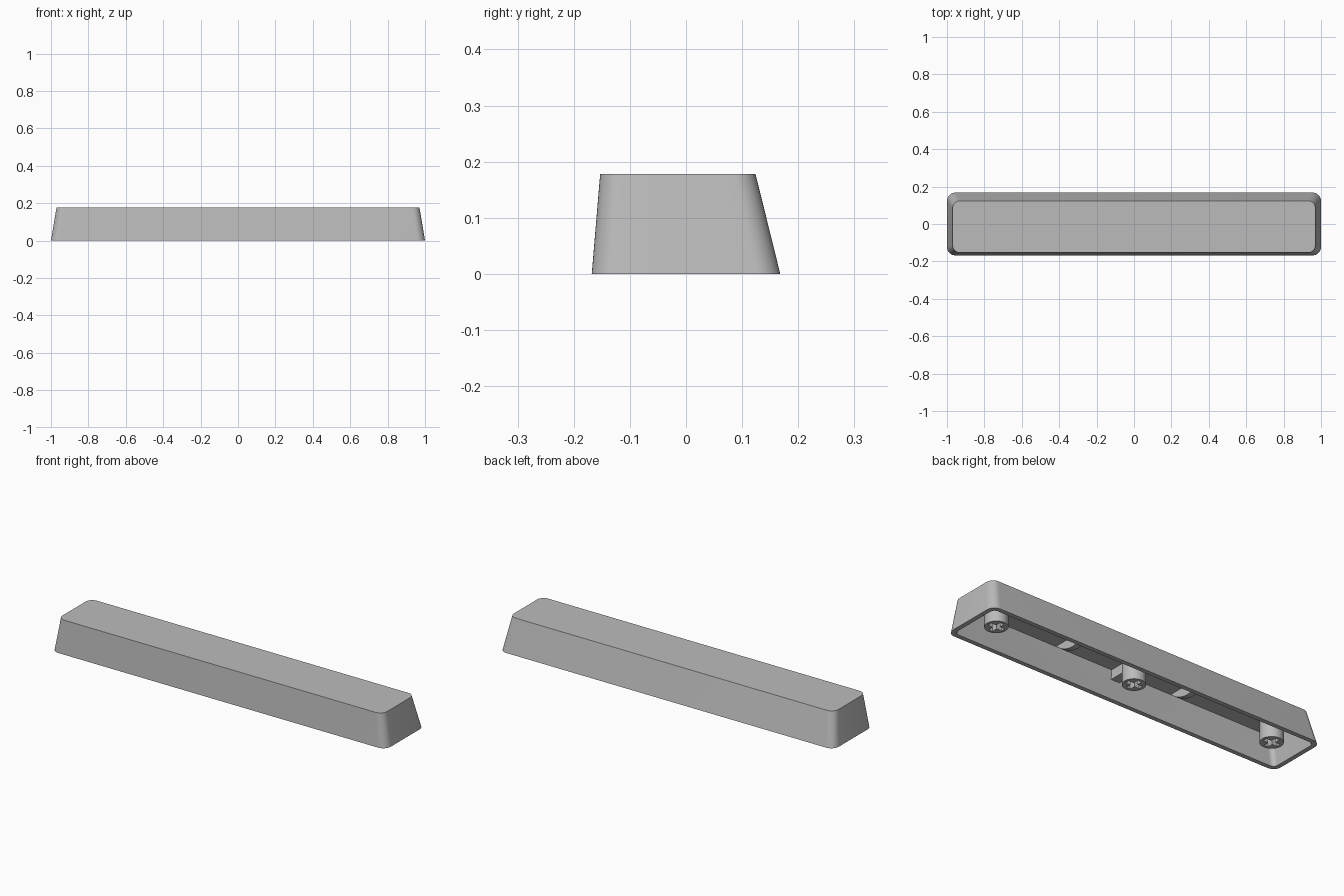
import bpy, bmesh
from math import cos, sin, pi, radians

if "Cube" in bpy.data.objects:
    bpy.data.objects.remove(bpy.data.objects["Cube"])

# Single plastic colour
GREY = (0.5, 0.5, 0.5, 1)
plastic = bpy.data.materials.new("grey plastic")
plastic.use_nodes = True
plastic.diffuse_color = GREY
plastic.node_tree.nodes["Principled BSDF"].inputs["Base Color"].default_value = GREY

CEILING = 0.15   # underside of the top plate
WALL = 0.024


def finish(name, bm, smooth=True):
    bmesh.ops.recalc_face_normals(bm, faces=bm.faces)
    mesh = bpy.data.meshes.new(name)
    bm.to_mesh(mesh)
    bm.free()
    mesh.materials.append(plastic)
    obj = bpy.data.objects.new(name, mesh)
    bpy.context.collection.objects.link(obj)
    if smooth:
        shade(obj)
    return obj


def shade(obj):
    bpy.ops.object.select_all(action='DESELECT')
    obj.select_set(True)
    bpy.context.view_layer.objects.active = obj
    bpy.ops.object.shade_smooth_by_angle(angle=radians(30))


def rounded_ring(bm, half_x, y0, y1, z, radius, steps=10):
    """Ring of vertices around a rounded rectangle."""
    centres = [(half_x - radius, y1 - radius), (radius - half_x, y1 - radius),
               (radius - half_x, y0 + radius), (half_x - radius, y0 + radius)]
    ring = []
    for quarter, (cx, cy) in enumerate(centres):
        for i in range(steps + 1):
            a = (quarter + i / steps) * pi / 2
            ring.append(bm.verts.new((cx + radius * cos(a), cy + radius * sin(a), z)))
    return ring


def prism(name, outline, shift, smooth=True):
    """Extrude a closed outline of 3D points along a vector."""
    bm = bmesh.new()
    face = bm.faces.new([bm.verts.new(p) for p in outline])
    extruded = bmesh.ops.extrude_face_region(bm, geom=[face])["geom"]
    verts = [g for g in extruded if isinstance(g, bmesh.types.BMVert)]
    bmesh.ops.translate(bm, verts=verts, vec=shift)
    return finish(name, bm, smooth)


# Hollow tapered shell: ceiling, inner walls, rim, outer walls, top
bm = bmesh.new()
rings = [rounded_ring(bm, 0.949, -0.133, 0.107, CEILING, 0.025),
         rounded_ring(bm, 1 - WALL, WALL - 0.168, 0.168 - WALL, 0, 0.025),
         rounded_ring(bm, 1, -0.168, 0.168, 0, 0.045),
         rounded_ring(bm, 0.97, -0.153, 0.124, 0.178, 0.04)]
for a, b in zip(rings, rings[1:]):
    for i in range(len(a)):
        j = (i + 1) % len(a)
        bm.faces.new((a[i], a[j], b[j], b[i]))
bm.faces.new(rings[0])
bm.faces.new(rings[-1])
finish("keycap_shell", bm)


# Round stems with a plus-shaped socket
def stem(name, x, radius=0.057, bottom=0.02, arm=0.042, slot=0.012):
    circle = [(x + radius * cos(i * pi / 24), radius * sin(i * pi / 24), bottom)
              for i in range(48)]
    body = prism(name, circle, (0, 0, CEILING + 0.005 - bottom), False)
    quarter = [(arm, -slot), (arm, slot), (slot, slot)]
    plus = []
    for c, s in ((1, 0), (0, 1), (-1, 0), (0, -1)):
        plus += [(x + u * c - v * s, u * s + v * c, 0) for u, v in quarter]
    cutter = prism("socket_cutter", plus, (0, 0, 0.1), False)
    cutter.hide_render = True
    cut = body.modifiers.new("socket", 'BOOLEAN')
    cut.operation = 'DIFFERENCE'
    cut.solver = 'EXACT'
    cut.object = cutter
    graph = bpy.context.evaluated_depsgraph_get()
    body.data = bpy.data.meshes.new_from_object(body.evaluated_get(graph))
    body.modifiers.clear()
    bpy.data.objects.remove(cutter)
    shade(body)


stem("centre_stem", 0)
stem("left_stem", 0.84)
stem("right_stem", -0.84)

# Straight cross ribs joining the centre stem to both walls
for name, y0, y1 in (("front_rib", -0.142, -0.05), ("back_rib", 0.05, 0.122)):
    prism(name, [(-0.025, y0, 0.1), (0.025, y0, 0.1),
                 (0.025, y1, 0.1), (-0.025, y1, 0.1)], (0, 0, CEILING - 0.095), False)

# Arched stiffening ribs hanging from the ceiling
for name, x in (("left_arched_rib", 0.35), ("right_arched_rib", -0.35)):
    arch = [(x - 0.015, -0.013 - 0.122 * cos(i * pi / 24),
             CEILING + 0.002 - 0.055 * sin(i * pi / 24) ** 2) for i in range(25)]
    prism(name, arch, (0.03, 0, 0))
